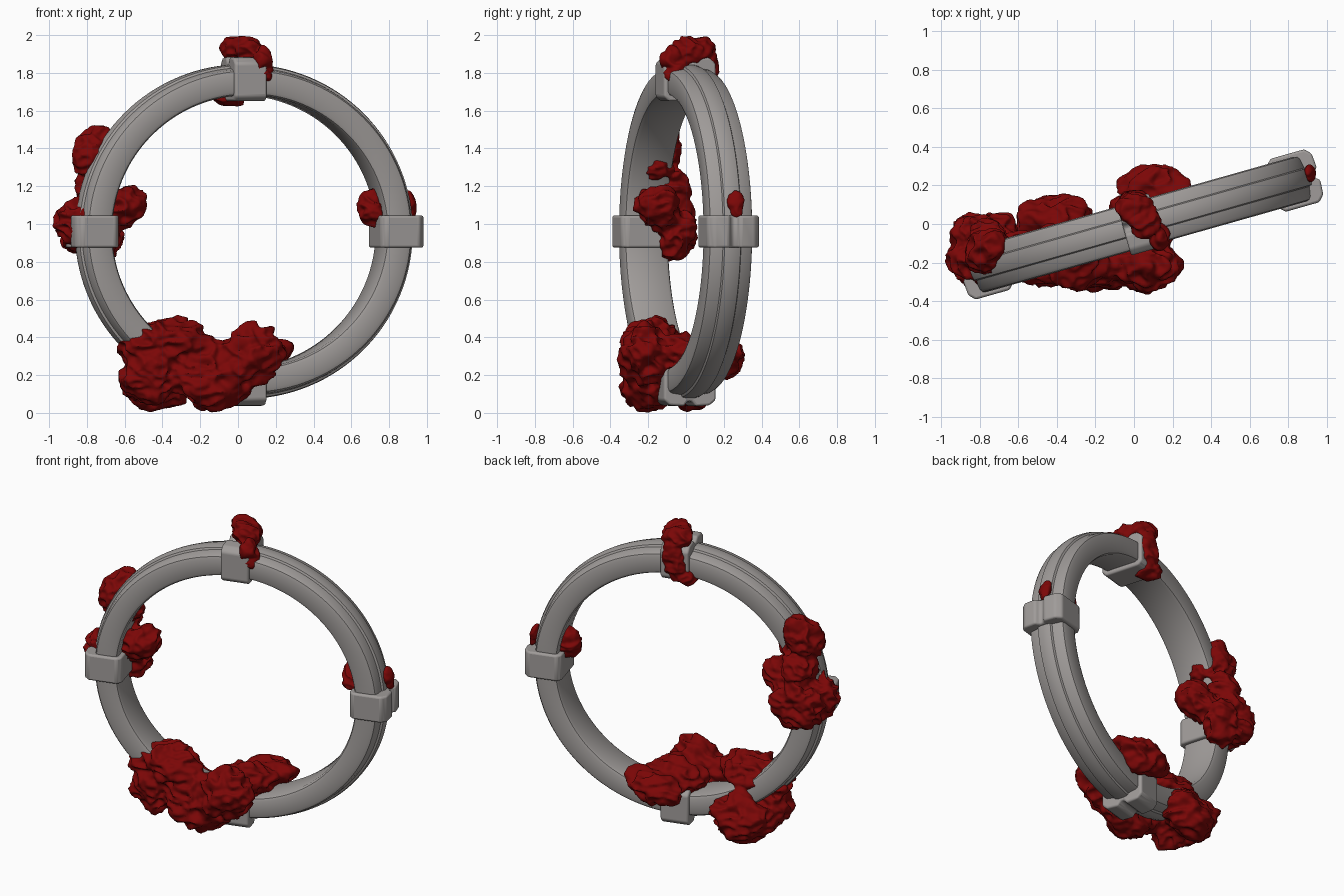
import bpy, bmesh, math
from mathutils import Vector, Matrix, noise

if "Cube" in bpy.data.objects:
    bpy.data.objects.remove(bpy.data.objects["Cube"])

TILT = math.radians(15.8)
# the ring is a touch wider than tall
PLACE = (Matrix.Translation((0.031, -0.002, 0.96)) @ Matrix.Rotation(TILT, 4, 'Z')
         @ Matrix.Diagonal((1.042, 1, 1, 1)))


def material(name, rgb):
    m = bpy.data.materials.new(name)
    m.diffuse_color = (*rgb, 1)
    m.use_nodes = True
    m.node_tree.nodes["Principled BSDF"].inputs["Base Color"].default_value = m.diffuse_color
    return m


GREY = material("stone_grey", (0.35, 0.33, 0.32))
RED = material("dark_red", (0.2, 0.002, 0.002))


def finish(name, bm, mat, angle):
    bmesh.ops.recalc_face_normals(bm, faces=bm.faces)
    me = bpy.data.meshes.new(name)
    bm.to_mesh(me)
    bm.free()
    me.materials.append(mat)
    ob = bpy.data.objects.new(name, me)
    bpy.context.collection.objects.link(ob)
    bpy.ops.object.select_all(action='DESELECT')
    ob.select_set(True)
    bpy.context.view_layer.objects.active = ob
    bpy.ops.object.shade_smooth_by_angle(angle=math.radians(angle))
    return ob


def mirrored(half):
    # closed (axial, radius) outline from one half, listed inner to outer
    return half + [(-a, r) for a, r in reversed(half)]


# ring: profile swept around the axis, with a raised outer band
half = [(0.098, 0.722), (0.114, 0.73), (0.121, 0.745), (0.121, 0.832), (0.115, 0.85),
        (0.1, 0.86), (0.05, 0.868), (0.044, 0.88), (0.02, 0.886)]
prof = mirrored(half)
bm = bmesh.new()
N = 128
loops = []
for i in range(N):
    t = 2 * math.pi * i / N
    loops.append([bm.verts.new((r * math.cos(t), a, r * math.sin(t))) for a, r in prof])
for i in range(N):
    p, q = loops[i], loops[(i + 1) % N]
    for j in range(len(prof)):
        k = (j + 1) % len(prof)
        bm.faces.new((p[j], p[k], q[k], q[j]))
bm.transform(PLACE)
finish("ring", bm, GREY, 30)

# four clamps: notched outline extruded along the ring, softened edges
half = [(0.115, 0.69), (0.143, 0.715), (0.143, 0.89), (0.11, 0.92), (0.032, 0.925), (0.012, 0.898)]
prof = mirrored(half)
for n, name in enumerate(("right", "top", "left", "bottom")):
    bm = bmesh.new()
    ends = [[bm.verts.new((r, a, s * 0.085)) for a, r in prof] for s in (-1, 1)]
    bm.faces.new(ends[0])
    bm.faces.new(ends[1])
    for j in range(len(prof)):
        k = (j + 1) % len(prof)
        bm.faces.new((ends[0][j], ends[0][k], ends[1][k], ends[1][j]))
    bm.transform(PLACE @ Matrix.Rotation(-n * math.pi / 2, 4, 'Y'))
    ob = finish("clamp_" + name, bm, GREY, 40)
    b = ob.modifiers.new("soft", 'BEVEL')
    b.width, b.segments, b.limit_method = 0.014, 3, 'ANGLE'
    b.angle_limit = math.radians(25)


def growth(name, lobes, voxel):
    # rocky lumps: noise-displaced spheres fused into one skin
    bm = bmesh.new()
    for centre, radii, lean in lobes:
        c, rad = Vector(centre), Vector(radii)
        size = (rad.x + rad.y + rad.z) / 3
        turn = Matrix.Rotation(math.radians(lean), 3, 'Y')
        made = bmesh.ops.create_icosphere(bm, subdivisions=5, radius=1)
        for v in made["verts"]:
            d = v.co.normalized()
            p = turn @ Vector((d.x * rad.x, d.y * rad.y, d.z * rad.z))
            w = c + p
            big = noise.noise(w * 7)
            crag = abs(noise.noise(Vector((w.x * 12, w.y * 14, w.z * 20)))) - 0.2
            fine = noise.noise(Vector((w.x * 30, w.y * 34, w.z * 50)))
            v.co = w + p.normalized() * size * (0.34 * big - 0.5 * crag + 0.08 * fine)
    ob = finish(name, bm, RED, 60)
    m = ob.modifiers.new("fuse", 'REMESH')
    m.mode, m.voxel_size, m.use_smooth_shade = 'VOXEL', voxel, True


growth("bottom_growth", [
    ((-0.40, -0.18, 0.37), (0.23, 0.15, 0.13), -8),
    ((-0.48, -0.17, 0.20), (0.15, 0.16, 0.16), 0),
    ((-0.42, 0.00, 0.17), (0.19, 0.14, 0.14), 0),
    ((-0.16, -0.22, 0.19), (0.20, 0.13, 0.15), 0),
    ((0.06, -0.22, 0.29), (0.20, 0.12, 0.14), -25),
    ((-0.03, -0.17, 0.14), (0.11, 0.12, 0.11), 0),
    ((0.06, 0.00, 0.30), (0.17, 0.18, 0.10), -10),
    ((0.10, 0.19, 0.29), (0.18, 0.11, 0.10), -15),
], 0.011)
growth("left_growth", [
    ((-0.78, -0.05, 0.98), (0.18, 0.12, 0.16), 20),
    ((-0.84, -0.17, 1.00), (0.12, 0.15, 0.13), 0),
    ((-0.63, -0.14, 1.08), (0.14, 0.12, 0.11), -25),
    ((-0.76, -0.09, 1.20), (0.11, 0.10, 0.13), 0),
    ((-0.77, -0.12, 1.37), (0.10, 0.11, 0.15), 10),
    ((-0.68, -0.17, 1.29), (0.09, 0.11, 0.07), 0),
], 0.009)
growth("top_growth", [
    ((0.00, 0.08, 1.92), (0.10, 0.08, 0.07), 10),
    ((0.06, 0.01, 1.92), (0.09, 0.09, 0.07), 20),
    ((0.13, -0.07, 1.83), (0.06, 0.07, 0.11), 0),
    ((0.00, 0.13, 1.78), (0.08, 0.05, 0.13), 0),
    ((-0.04, 0.08, 1.68), (0.09, 0.08, 0.06), 0),
], 0.007)
growth("right_growth", [
    ((0.71, 0.20, 1.08), (0.07, 0.08, 0.09), 0),
    ((0.915, 0.27, 1.10), (0.025, 0.045, 0.075), -10),
], 0.006)
